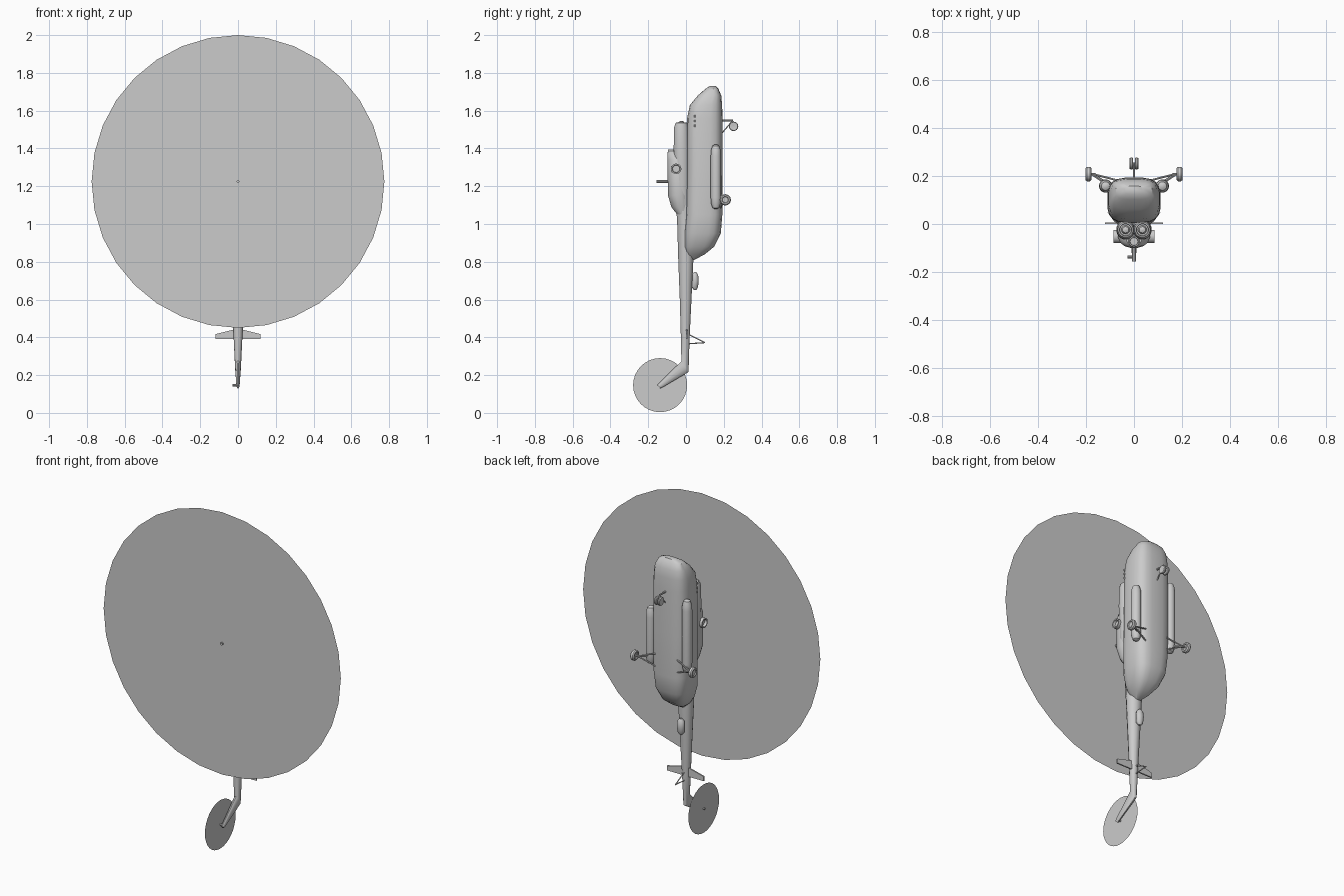
import bpy, bmesh, math
from mathutils import Vector

if "Cube" in bpy.data.objects:
    bpy.data.objects.remove(bpy.data.objects["Cube"])


def finish(name, bm, smooth=35):
    bmesh.ops.remove_doubles(bm, verts=bm.verts, dist=1e-5)
    bmesh.ops.recalc_face_normals(bm, faces=bm.faces)
    me = bpy.data.meshes.new(name)
    bm.to_mesh(me)
    bm.free()
    ob = bpy.data.objects.new(name, me)
    bpy.context.collection.objects.link(ob)
    bpy.ops.object.select_all(action='DESELECT')
    ob.select_set(True)
    bpy.context.view_layer.objects.active = ob
    bpy.ops.object.shade_smooth_by_angle(angle=math.radians(smooth))
    return ob


def skin(bm, rings, cap=True):
    vs = [[bm.verts.new(p) for p in r] for r in rings]
    n = len(vs[0])
    for a, b in zip(vs, vs[1:]):
        for i in range(n):
            j = (i + 1) % n
            bm.faces.new((a[i], a[j], b[j], b[i]))
    if cap:
        bm.faces.new(vs[0])
        bm.faces.new(vs[-1])


def loft(name, sections, n=16, power=1.0, cx=0.0):
    """Each section: (y0, z0, y1, z1, half width), a rounded ring between two points."""
    def sp(v):
        return math.copysign(abs(v) ** power, v)
    rings = []
    for y0, z0, y1, z1, w in sections:
        a, b = Vector((cx, y0, z0)), Vector((cx, y1, z1))
        c, h = (a + b) / 2, (b - a) / 2
        rings.append([c + Vector((w * sp(math.cos(t)), 0, 0)) + h * sp(math.sin(t))
                      for t in [2 * math.pi * (i + .5) / n for i in range(n)]])
    bm = bmesh.new()
    skin(bm, rings)
    return finish(name, bm)


def lathe(name, profile, axis, center, n=16):
    """Profile of (radius, distance along axis) turned about x, y or z."""
    c = Vector(center)
    k = 'xyz'.index(axis)
    rings = []
    for r, t in profile:
        ring = []
        for i in range(n):
            a = 2 * math.pi * i / n
            p = [0, 0, 0]
            p[k] = t
            p[(k + 1) % 3] = max(r, 1e-3) * math.cos(a)
            p[(k + 2) % 3] = max(r, 1e-3) * math.sin(a)
            ring.append(c + Vector(p))
        rings.append(ring)
    bm = bmesh.new()
    skin(bm, rings)
    return finish(name, bm)


def rod(name, a, b, r=.004):
    a, b = Vector(a), Vector(b)
    q = (b - a).to_track_quat('Z', 'Y')
    ring = [q @ Vector((r * math.cos(t), r * math.sin(t), 0))
            for t in [math.pi * i / 4 for i in range(8)]]
    bm = bmesh.new()
    skin(bm, [[a + p for p in ring], [b + p for p in ring]])
    return finish(name, bm)


def disc(name, axis, center, r):
    c = Vector(center)
    bm = bmesh.new()
    pts = []
    for i in range(32):
        s, k = r * math.sin(i * math.pi / 16), r * math.cos(i * math.pi / 16)
        pts.append(bm.verts.new(c + Vector((s, 0, k) if axis == 'y' else (0, s, k))))
    bm.faces.new(pts)
    return finish(name, bm)


def flat(rows):
    return [(y0, z, y1, z, w) for z, y0, y1, w in rows]


# Fuselage: z, back line y, belly y, half width
loft("fuselage", flat([
    (.81, .02, .045, .012), (.84, -.005, .10, .045), (.88, -.01, .15, .075),
    (.95, -.01, .185, .10), (1.05, 0, .193, .11), (1.30, .003, .194, .112),
    (1.56, .005, .194, .11), (1.63, .02, .192, .106), (1.68, .062, .187, .095),
    (1.715, .102, .172, .075), (1.73, .125, .158, .04)]), n=20, power=.62)

# Tail boom turning into the swept fin
loft("tail_boom", [
    (-.055, 1.12, .03, 1.12, .055), (-.048, 1.0, .04, 1.0, .052),
    (-.042, .8, .04, .8, .043), (-.034, .6, .03, .6, .034),
    (-.028, .4, .02, .4, .024), (-.025, .275, .014, .215, .016),
    (-.14, .16, -.12, .137, .009), (-.152, .147, -.136, .130, .007)], n=12)

# Engine and gearbox housing
loft("gearbox_fairing", flat([
    (1.04, -.04, .02, .045), (1.09, -.078, .02, .058), (1.15, -.096, .02, .07),
    (1.34, -.10, .02, .068), (1.375, -.10, .02, .05), (1.387, -.092, .01, .035)]),
    n=16, power=.85)
lathe("cooler_intake", [(.0, 1.37), (.014, 1.37), (.017, 1.395), (.022, 1.395),
                        (.025, 1.37), (.025, 1.30), (.0, 1.30)], 'z', (0, -.073, 0))

# Disc rotors, mast and hub
disc("main_rotor_disc", 'y', (0, -.147, 1.225), .775)
rod("rotor_mast", (0, -.06, 1.225), (0, -.157, 1.225), .008)
disc("tail_rotor_disc", 'x', (-.02, -.137, .147), .143)
rod("tail_rotor_hub", (.006, -.137, .147), (-.028, -.137, .147), .006)

# Horizontal stabiliser: tapered plate across the boom
bm = bmesh.new()
plan = [(-.12, .39), (0, .39), (.12, .39), (.12, .417), (0, .447), (-.12, .417)]
skin(bm, [[(x, y, z) for x, z in plan] for y in (-.001, .007)])
finish("stabiliser", bm)

# Tail bumper and boom pod
rod("bumper_strut", (0, .018, .413), (0, .10, .372), .003)
rod("bumper_skid", (0, .016, .366), (0, .10, .372), .003)
loft("boom_pod", flat([(.65, .042, .055, .008), (.665, .03, .064, .02), (.70, .03, .068, .023),
                       (.73, .03, .065, .02), (.745, .042, .055, .008)]), n=12)

# Twin nose wheels and leg
for s in (-1, 1):
    lathe("nose_wheel", [(0, -.005), (.014, -.007), (.022, -.007), (.025, -.003),
                         (.025, .003), (.022, .007), (.014, .007), (0, .005)],
          'x', (s * .011, .252, 1.517))
rod("nose_axle", (-.012, .252, 1.517), (.012, .252, 1.517), .004)
rod("nose_leg", (0, .18, 1.548), (0, .245, 1.548), .005)
rod("nose_fork", (0, .243, 1.552), (0, .252, 1.517), .005)
rod("nose_brace", (0, .185, 1.475), (0, .245, 1.545), .003)

for s, side in ((-1, "left"), (1, "right")):
    # Main gear
    lathe(side + "_main_wheel", [(0, -.007), (.015, -.007), (.018, -.012), (.025, -.012),
                                 (.03, -.006), (.03, .006), (.025, .012), (.018, .012),
                                 (.015, .007), (0, .007)], 'x', (s * .19, .208, 1.128))
    rod(side + "_gear_axle", (s * .16, .207, 1.128), (s * .19, .208, 1.128), .005)
    rod(side + "_gear_shock", (s * .172, .207, 1.128), (s * .10, .16, 1.128), .006)
    rod(side + "_gear_arm", (s * .17, .208, 1.128), (s * .07, .182, 1.085), .004)
    rod(side + "_gear_brace", (s * .17, .208, 1.128), (s * .07, .182, 1.16), .004)
    # Side fuel tank, the two sides differ in length
    lo, hi = (1.08, 1.42) if s > 0 else (1.09, 1.52)
    lathe(side + "_fuel_tank", [(.008, lo), (.018, lo + .006), (.026, lo + .03),
                                (.028, lo + .06), (.028, hi - .06), (.026, hi - .03),
                                (.018, hi - .006), (.008, hi)], 'z', (s * .118, .158, 0), 14)
    rod(side + "_tank_mount", (s * .118, .158, (lo + hi) / 2), (s * .09, .15, (lo + hi) / 2), .015)
    # Engine with intake dome
    loft(side + "_engine", flat([(1.1, -.04, .015, .02), (1.2, -.06, .02, .036),
                                 (1.40, -.066, .02, .039), (1.51, -.064, .015, .037),
                                 (1.535, -.056, .008, .032), (1.537, -.05, .002, .026),
                                 (1.525, -.048, 0, .024)]), n=16, cx=s * .035)
    lathe(side + "_intake_dome", [(.018, 1.50), (.018, 1.532), (.013, 1.542), (0, 1.546)],
          'z', (s * .035, -.024, 0), 12)
    # Hollow exhaust pipe
    lathe(side + "_exhaust", [(0, s * .04), (.028, s * .04), (.028, s * .086), (.021, s * .086),
                              (.019, s * .072), (0, s * .072)], 'x', (0, -.052, 1.292))
    # Cockpit side fittings
    for z in (1.52, 1.545, 1.57):
        rod(side + "_cockpit_fitting", (s * .106, .047, z - .006), (s * .106, .047, z + .006), .004)
